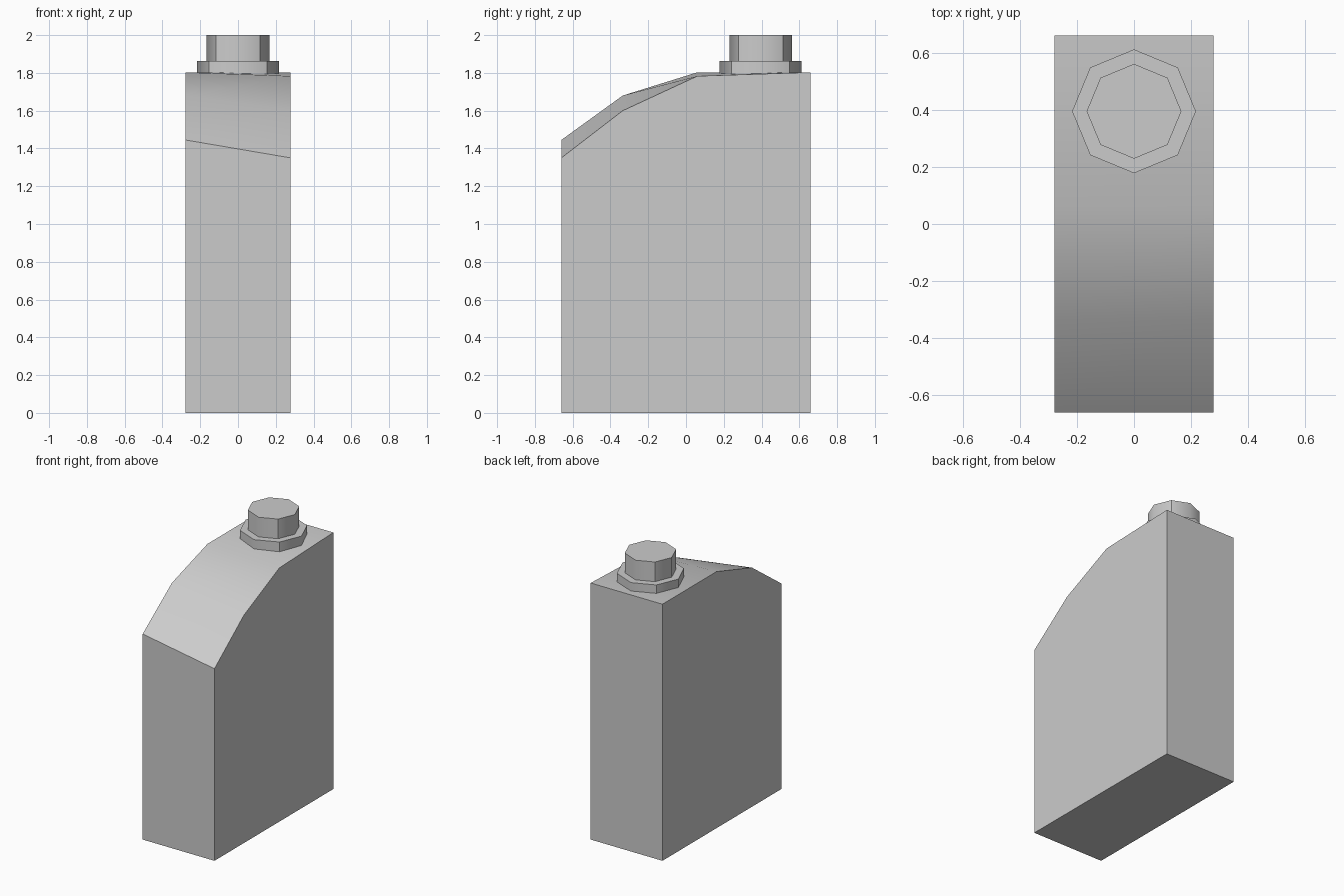
import bpy
import bmesh
from math import cos, sin, radians

cube = bpy.data.objects.get("Cube")
if cube:
    bpy.data.objects.remove(cube, do_unlink=True)

grey = bpy.data.materials.new("light grey plastic")
grey.use_nodes = True
colour = (0.6, 0.6, 0.6, 1)
grey.diffuse_color = colour
grey.node_tree.nodes["Principled BSDF"].inputs["Base Color"].default_value = colour


def finish(name, bm):
    bmesh.ops.recalc_face_normals(bm, faces=bm.faces)
    mesh = bpy.data.meshes.new(name)
    bm.to_mesh(mesh)
    bm.free()
    mesh.materials.append(grey)
    obj = bpy.data.objects.new(name, mesh)
    bpy.context.collection.objects.link(obj)
    return obj


def octagon_prism(name, radius, bottom, top, y):
    """Eight-sided plug, creased at its diagonal corners only."""
    bm = bmesh.new()
    rings = [[bm.verts.new((radius * cos(radians(45 * i)),
                            y + radius * sin(radians(45 * i)), z))
              for i in range(8)] for z in (bottom, top)]
    for ring in rings:
        for edge in bm.faces.new(ring).edges:
            edge.smooth = False
    for i in range(8):
        j = (i + 1) % 8
        side = bm.faces.new((rings[0][i], rings[0][j], rings[1][j], rings[1][i]))
        side.smooth = True
    for i in range(1, 8, 2):
        bm.edges.get((rings[0][i], rings[1][i])).smooth = False
    return finish(name, bm)


# Body: stations along the shoulder, as y, height on the right, height on the left
HALF_WIDTH = 0.279
stations = [(-0.66, 1.445, 1.35), (-0.335, 1.68, 1.60),
            (0.06, 1.803, 1.783), (0.66, 1.803, 1.803)]
bm = bmesh.new()
right = [bm.verts.new((-HALF_WIDTH, y, z)) for y, z, _ in stations]
left = [bm.verts.new((HALF_WIDTH, y, z)) for y, _, z in stations]
base_right = [bm.verts.new((-HALF_WIDTH, y, 0)) for y in (-0.66, 0.66)]
base_left = [bm.verts.new((HALF_WIDTH, y, 0)) for y in (-0.66, 0.66)]
bm.faces.new(right + base_right[::-1])
bm.faces.new(left + base_left[::-1])
bm.faces.new(base_right + base_left[::-1])
for end, k in ((0, 0), (-1, 1)):
    bm.faces.new((right[end], left[end], base_left[k], base_right[k]))
for edge in bm.edges:
    edge.smooth = False
# Smoothly shaded shoulder
for i in range(3):
    top = bm.faces.new((right[i], left[i], left[i + 1], right[i + 1]))
    top.smooth = True
finish("canister_body", bm)

# Neck collar and screw cap
octagon_prism("neck_collar", 0.217, 1.785, 1.862, 0.395)
octagon_prism("screw_cap", 0.166, 1.85, 2.0, 0.395)
